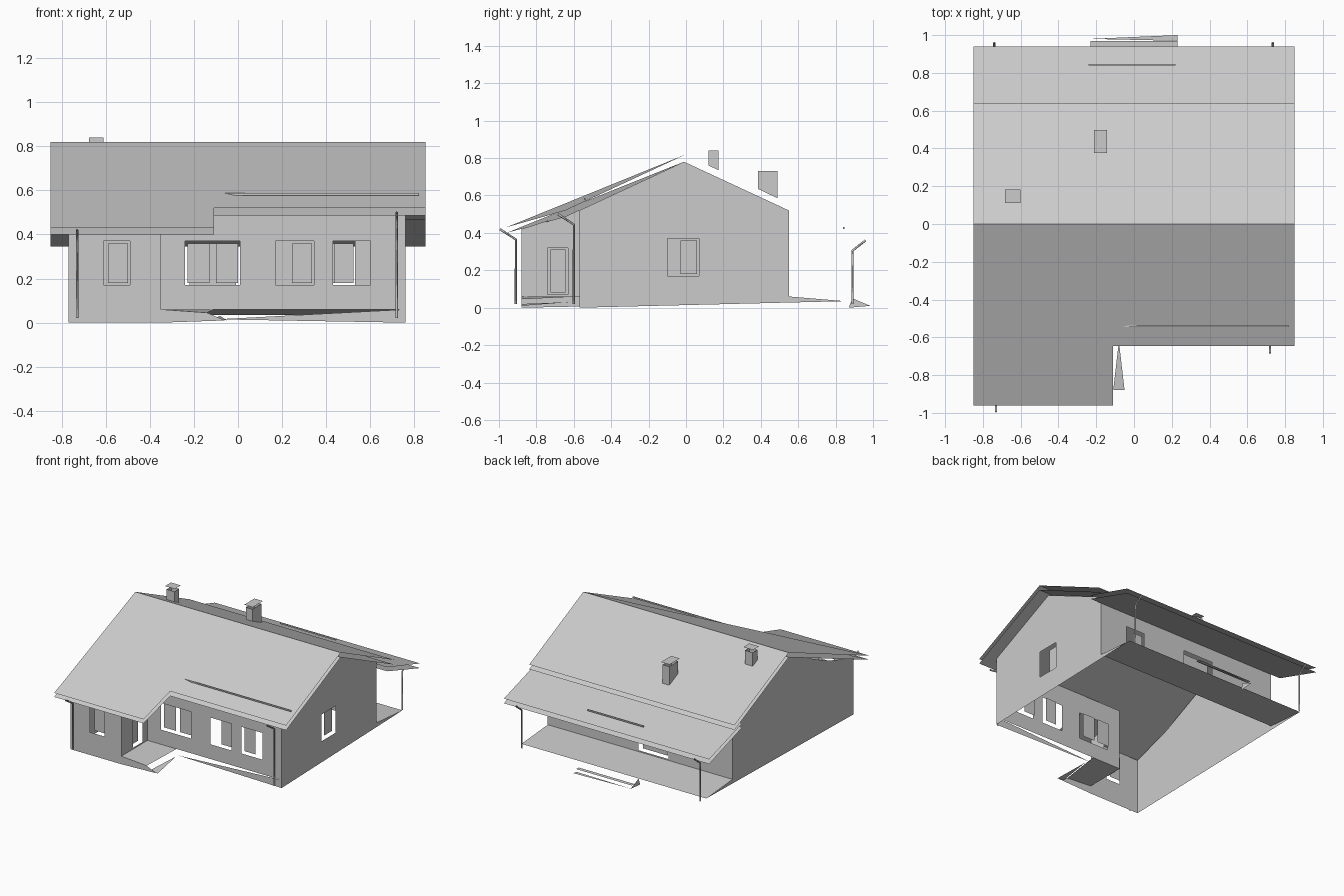
import bpy, bmesh
from mathutils import Vector

if "Cube" in bpy.data.objects:
    bpy.data.objects.remove(bpy.data.objects["Cube"])


def link_mesh(name, bm):
    me = bpy.data.meshes.new(name)
    bm.to_mesh(me)
    bm.free()
    ob = bpy.data.objects.new(name, me)
    bpy.context.collection.objects.link(ob)
    return ob


def sheet(name, *polys):
    """Thin flat-faced sheets, one polygon per point list."""
    bm = bmesh.new()
    for pts in polys:
        bm.faces.new([bm.verts.new(p) for p in pts])
    return link_mesh(name, bm)


def rect(u0, u1, z0, z1):
    return [(u0, z0), (u1, z0), (u1, z1), (u0, z1)]


def wall(name, axis, pos, outline, normal, windows=(), recess=0.025):
    """Wall sheet across an axis; windows = (hole u0,u1,z0,z1, [(pane u0,u1)...])."""
    inward = -normal * recess

    def at(p, d=0.0):
        return (pos + d, p[0], p[1]) if axis == 'x' else (p[0], pos + d, p[1])

    bm = bmesh.new()
    edges = []
    for loop in [outline] + [rect(*w[:4]) for w in windows]:
        vs = [bm.verts.new(at(p)) for p in loop]
        edges += [bm.edges.new((vs[i], vs[i - 1])) for i in range(len(vs))]
    n = Vector((normal, 0, 0)) if axis == 'x' else Vector((0, normal, 0))
    bmesh.ops.triangle_fill(bm, use_beauty=True, edges=edges, normal=n)
    bmesh.ops.dissolve_limit(bm, angle_limit=0.01, verts=bm.verts[:], edges=bm.edges[:])
    bm.normal_update()
    for f in bm.faces:
        if f.normal.dot(n) < 0:
            f.normal_flip()
    link_mesh(name, bm)
    # recessed window panes
    for i, w in enumerate(windows):
        polys = [[at(p, inward) for p in rect(a, b, w[2] + 0.01, w[3] - 0.01)]
                 for a, b in w[4]]
        sheet(f"{name}_window_{i + 1}", *polys)


def box(name, x0, x1, y0, y1, z0, z1):
    bm = bmesh.new()
    bmesh.ops.create_cube(bm, size=1)
    for v in bm.verts:
        v.co = ((x0 + x1) / 2 + v.co.x * (x1 - x0),
                (y0 + y1) / 2 + v.co.y * (y1 - y0),
                (z0 + z1) / 2 + v.co.z * (z1 - z0))
    return link_mesh(name, bm)


def pipe(name, pts, r=0.006):
    cu = bpy.data.curves.new(name, 'CURVE')
    cu.dimensions = '3D'
    cu.bevel_depth = r
    cu.bevel_resolution = 0
    sp = cu.splines.new('POLY')
    sp.points.add(len(pts) - 1)
    for q, p in zip(sp.points, pts):
        q.co = (*p, 1)
    ob = bpy.data.objects.new(name, cu)
    bpy.context.collection.objects.link(ob)


L, R, XR = -0.77, 0.76, 0.85            # wall sides, roof half width
FRONT, WING, BACK = -0.57, -0.88, 0.55  # wall lines

# Walls
wall("right_wall", 'x', R,
     [(FRONT, 0), (0.85, 0.035), (BACK, 0.06), (BACK, 0.52), (-0.01, 0.78), (FRONT, 0.52)],
     1, [(-0.10, 0.07, 0.17, 0.37, [(-0.03, 0.06)])])
wall("left_wall", 'x', L,
     [(WING, 0), (0.85, 0.035), (BACK, 0.06), (BACK, 0.52), (-0.01, 0.78),
      (FRONT, 0.52), (WING, 0.42)], -1)
wall("wing_front_wall", 'y', WING, rect(L, -0.35, 0, 0.42), -1,
     [(-0.61, -0.49, 0.17, 0.37, [(-0.59, -0.50)])])
wall("wing_side_wall", 'x', -0.35,
     [(WING, 0.06), (FRONT, 0.06), (FRONT, 0.52), (WING, 0.42)], 1,
     [(-0.74, -0.63, 0.07, 0.32, [(-0.725, -0.645)])])
wall("front_wall", 'y', FRONT, rect(-0.35, R, 0.06, 0.52), -1,
     [(-0.24, 0.01, 0.17, 0.37, [(-0.23, -0.13), (-0.10, 0.0)]),
      (0.17, 0.345, 0.17, 0.37, [(0.245, 0.335)]),
      (0.43, 0.60, 0.17, 0.37, [(0.435, 0.525)])])
wall("back_wall", 'y', BACK, rect(L, R, 0.06, 0.52), 1,
     [(-0.24, 0.01, 0.07, 0.37, [(-0.22, -0.01)]),
      (0.37, 0.53, 0.17, 0.37, [(0.37, 0.45)])])

# Plinth strip, entry landing and rear terrace
sheet("front_plinth", [(-0.10, FRONT, 0.015), (R, FRONT, 0), (R, FRONT, 0.06)])
sheet("entry_landing",
      [(-0.35, WING, 0.06), (-0.14, WING, 0.045), (-0.11, FRONT, 0.06), (-0.35, FRONT, 0.06)],
      [(-0.35, WING, 0), (-0.06, WING, 0.01), (-0.14, WING, 0.045), (-0.35, WING, 0.06)],
      [(-0.11, WING, 0.02), (-0.05, WING, 0.01), (-0.08, -0.62, 0.03)])
sheet("terrace", [(L, BACK, 0.06), (R, BACK, 0.06), (R, 0.86, 0.035), (L, 0.86, 0.035)])
sheet("terrace_step",
      [(-0.23, 0.94, 0.03), (0.23, 0.94, 0.03), (0.23, 0.97, 0.03), (-0.23, 0.97, 0.03)],
      [(-0.23, 0.98, 0.01), (0.23, 0.97, 0.01), (0.23, 1.0, 0.01)],
      [(-0.23, 0.87, 0.0), (-0.23, 0.985, 0.01), (-0.23, 0.89, 0.05)])


# Roof: an upper covering and a soffit sheet below it, open at the edges
def roof(prefix, ridge, eave, wing_eave, porch):
    sheet(prefix + "_front", [(-XR, 0, ridge), (-XR, -0.96, wing_eave), (-0.11, -0.96, wing_eave),
                              (-0.11, -0.645, eave), (XR, -0.645, eave), (XR, 0, ridge)])
    sheet(prefix + "_back", [(-XR, 0, ridge), (XR, 0, ridge), (XR, 0.64, eave), (-XR, 0.64, eave)])
    (y0, z0), (y1, z1) = porch
    sheet(prefix + "_porch", [(-XR, y0, z0), (XR, y0, z0), (XR, y1, z1), (-XR, y1, z1)])


roof("roof_top", 0.82, 0.52, 0.43, ((BACK, 0.50), (0.94, 0.38)))
roof("roof_soffit", 0.785, 0.485, 0.40, ((BACK, 0.47), (0.94, 0.345)))

# Snow guard rails
box("front_snow_guard", -0.10, 0.82, -0.545, -0.537, 0.577, 0.587)
box("porch_snow_guard", -0.24, 0.22, 0.84, 0.848, 0.422, 0.432)


# Chimneys: open shaft with a slanted foot and a flat cap
def chimney(name, x0, x1, y0, y1, za, zb, top, cap):
    sheet(name + "_shaft",
          *[[(x, y0, za), (x, y1, zb), (x, y1, top), (x, y0, top)] for x in (x0, x1)],
          *[[(x0, y, z), (x1, y, z), (x1, y, top), (x0, y, top)]
            for y, z in ((y0, za), (y1, zb))])
    g = 0.008
    sheet(name + "_cap", [(x0 - g, y0 - g, cap), (x1 + g, y0 - g, cap),
                          (x1 + g, y1 + g, cap), (x0 - g, y1 + g, cap)])


chimney("small_chimney", -0.675, -0.61, 0.12, 0.175, 0.76, 0.735, 0.84, 0.865)
chimney("large_chimney", -0.205, -0.15, 0.385, 0.49, 0.635, 0.585, 0.73, 0.75)

# Downpipes, each with a slanted offset from the eave
for name, x, y, s, z in (("wing", -0.73, -0.91, -1, 0.42), ("front", 0.72, -0.60, -1, 0.50),
                         ("back_left", -0.74, 0.89, 1, 0.36), ("back_right", 0.735, 0.89, 1, 0.36)):
    pipe(name + "_downpipe",
         [(x, y + s * 0.085 if s < 0 else y + 0.07, z), (x, y, z - 0.055), (x, y, 0.02)])
